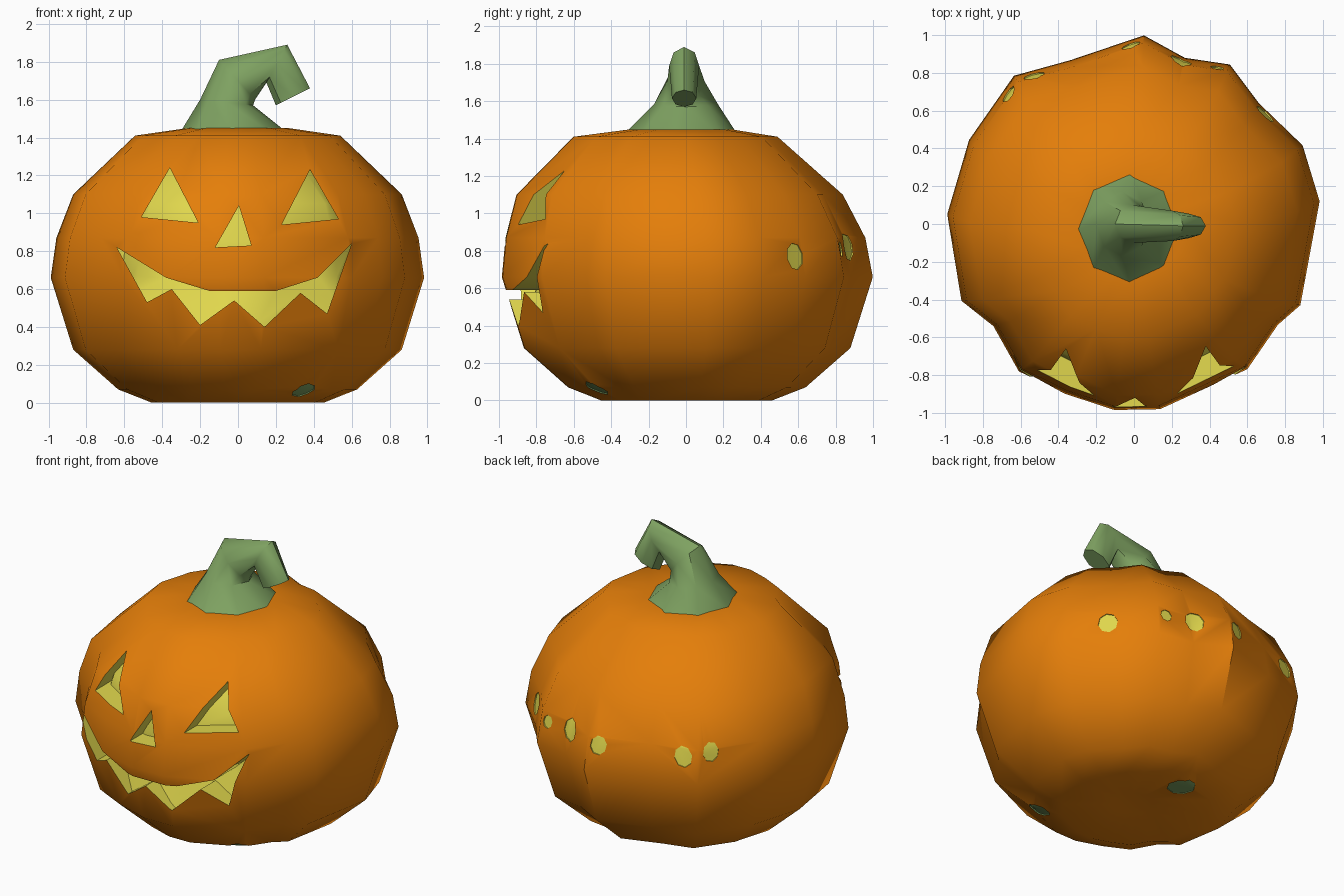
import bpy, bmesh, math
from mathutils import Vector

if "Cube" in bpy.data.objects:
    bpy.data.objects.remove(bpy.data.objects["Cube"])


def material(name, rgb):
    m = bpy.data.materials.new(name)
    m.diffuse_color = (*rgb, 1)
    m.use_nodes = True
    m.node_tree.nodes["Principled BSDF"].inputs["Base Color"].default_value = m.diffuse_color
    return m


ORANGE = material("pumpkin orange", (0.78, 0.21, 0.003))
YELLOW = material("glow yellow", (0.76, 0.69, 0.075))
GREEN = material("stem green", (0.21, 0.36, 0.12))
SKIN = [ORANGE, YELLOW, GREEN]


def make(name, verts, faces, mats, index=0):
    me = bpy.data.meshes.new(name)
    me.from_pydata(verts, [], faces)
    bm = bmesh.new()
    bm.from_mesh(me)
    bmesh.ops.recalc_face_normals(bm, faces=bm.faces)
    for f in bm.faces:
        f.material_index = index
    bm.to_mesh(me)
    bm.free()
    for m in mats:
        me.materials.append(m)
    ob = bpy.data.objects.new(name, me)
    bpy.context.collection.objects.link(ob)
    return ob


def loft(rings):
    """Closed tube through equal-length rings, capped at both ends."""
    n = len(rings[0])
    verts = [v for r in rings for v in r]
    faces = [(i * n + j, i * n + (j + 1) % n, (i + 1) * n + (j + 1) % n, (i + 1) * n + j)
             for i in range(len(rings) - 1) for j in range(n)]
    faces += [tuple(range(n)), tuple(range(len(verts) - n, len(verts)))]
    return verts, faces


# Uneven ribbed body: radius, height, y shift; and outline: angle, radius
PROFILE = [(0.12, 0.03, 0), (0.46, 0.0, 0), (0.64, 0.07, 0), (0.88, 0.28, 0),
           (1.0, 0.66, 0), (0.97, 0.87, -0.01), (0.88, 1.1, -0.04),
           (0.55, 1.41, -0.06), (0.27, 1.45, -0.03), (0.1, 1.45, 0)]
OUTLINE = [(7, .99), (25, .985), (44, .92), (59, .985), (73, .92), (87, 1.0), (111, .93),
           (129, 1.01), (153, .98), (177, .99), (204, 1.0), (216, .92), (232, .99),
           (248, .97), (264, .99), (278, .99), (308, .975), (325, .93), (334, .98)]


def body_rings(scale=1.0, tilt=False):
    rings = []
    for r, z, dy in PROFILE:
        if tilt:                       # mouth floor slopes upward and inward
            dy += -0.14 if z < 0.5 else 0.08
        rings.append([(r * q * scale * math.cos(math.radians(a)),
                       r * q * scale * math.sin(math.radians(a)) + dy,
                       0.73 + (z - 0.73) * scale) for a, q in OUTLINE])
    return rings


def boolean(target, cutter):
    mod = target.modifiers.new("cut", 'BOOLEAN')
    mod.operation = 'DIFFERENCE'
    mod.solver = 'EXACT'
    mod.object = cutter
    bpy.context.view_layer.objects.active = target
    bpy.ops.object.modifier_apply(modifier=mod.name)


body = make("pumpkin_body", *loft(body_rings()), SKIN)


def carve(prism_rings, scale, index=1, tilt=False):
    """Cut a recess whose floor follows a smaller copy of the body."""
    core = make("core_helper", *loft(body_rings(scale, tilt)), SKIN, index)
    cutter = make("cutter_helper", *loft(prism_rings), SKIN, index)
    core.hide_render = cutter.hide_render = True
    boolean(cutter, core)
    boolean(body, cutter)
    bpy.data.objects.remove(cutter)
    bpy.data.objects.remove(core)


# Carved face outlines (x, z)
eye = [(0.23, 0.94), (0.53, 0.97), (0.38, 1.23)]
nose = [(-0.12, 0.82), (0.07, 0.83), (0.005, 1.04)]
mouth = [(-0.64, 0.82), (-0.38, 0.66), (-0.15, 0.59), (0.2, 0.59), (0.42, 0.66), (0.6, 0.84),
         (0.47, 0.47), (0.33, 0.58), (0.14, 0.4), (-0.02, 0.54), (-0.2, 0.41),
         (-0.35, 0.6), (-0.48, 0.53)]
for shape in (eye, [(-x + 0.02, z + 0.01) for x, z in eye], nose, mouth):
    carve([[(x, y, z) for x, z in shape] for y in (-1.3, -0.45)], 0.87, 1, shape is mouth)


# Painted spots, inset by a hair
def spot(centre, axis, radius, index):
    rot = Vector(axis).to_track_quat('Z', 'Y')
    carve([[Vector(centre) + rot @ Vector((radius * math.cos(k * math.pi / 4 + 0.2),
                                           1.2 * radius * math.sin(k * math.pi / 4 + 0.2), h))
            for k in range(8)] for h in (-0.22, 0.22)], 0.993, index)


for deg, z, radius in [(40, .77, .06), (62, .81, .035), (74, .82, .06), (91, .82, .05),
                       (124, .82, .055), (134, .85, .05)]:
    c, s = math.cos(math.radians(deg)), math.sin(math.radians(deg))
    spot((c * 0.95, s * 0.95, z), (c, s, 0), radius, 1)
spot((0.34, -0.47, 0.08), (0.3, -0.4, -0.8), 0.06, 2)
spot((-0.07, 0.36, 0.0), (0, 0, -1), 0.08, 2)

# Hooked stem: left point, right point (x, z), half width and shift in y
SECTIONS = [((-0.31, 1.42), (0.28, 1.41), 0.31, -0.03), ((-0.2, 1.6), (0.08, 1.57), 0.17, 0),
            ((-0.1, 1.81), (0.09, 1.6), 0.1, 0), ((0.26, 1.89), (0.15, 1.69), 0.08, -0.01),
            ((0.38, 1.66), (0.2, 1.57), 0.065, -0.01)]
rings = []
for p, q, w, dy in SECTIONS:
    p, q = Vector((p[0], dy, p[1])), Vector((q[0], dy, q[1]))
    rings.append([(p + q) / 2 + (p - q) / 2 * math.cos(k * math.pi / 4)
                  + Vector((0, w * math.sin(k * math.pi / 4), 0)) for k in range(8)])
stem = make("stem", *loft(rings), [GREEN])

for ob in (body, stem):
    bpy.ops.object.select_all(action='DESELECT')
    ob.select_set(True)
    bpy.context.view_layer.objects.active = ob
    bpy.ops.object.shade_smooth_by_angle(angle=math.radians(45))
